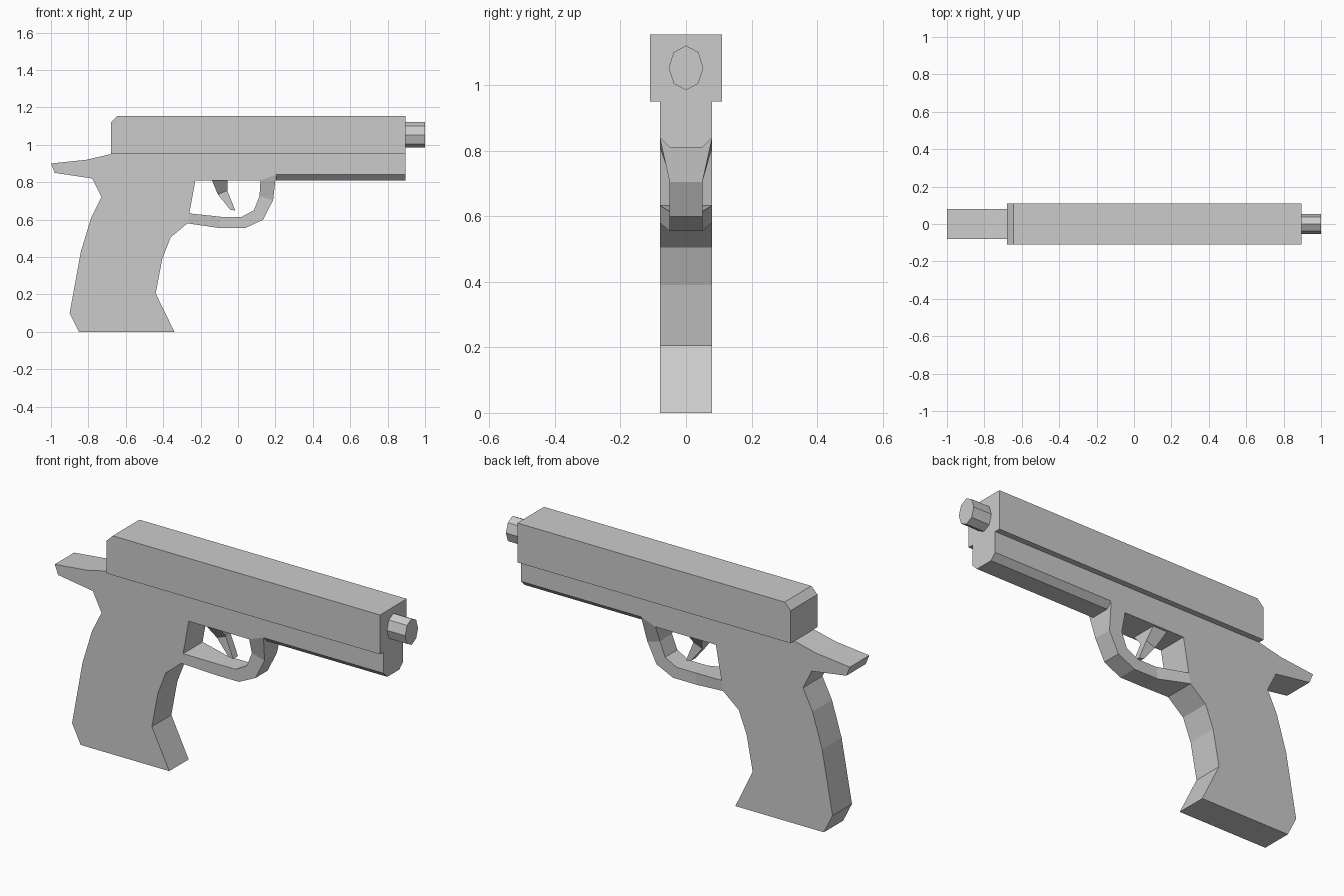
import bpy, bmesh
from math import sin, cos, tau

if "Cube" in bpy.data.objects:
    bpy.data.objects.remove(bpy.data.objects["Cube"])


def loft(name, rings, caps=True):
    """Skin a list of equal-length closed rings of 3D points."""
    bm = bmesh.new()
    loops = [[bm.verts.new(p) for p in ring] for ring in rings]
    n = len(loops[0])
    for a, b in zip(loops, loops[1:]):
        for i in range(n):
            j = (i + 1) % n
            bm.faces.new((a[i], a[j], b[j], b[i]))
    if caps:
        bm.faces.new(loops[0])
        bm.faces.new(loops[-1])
    bmesh.ops.recalc_face_normals(bm, faces=bm.faces[:])
    mesh = bpy.data.meshes.new(name)
    bm.to_mesh(mesh)
    bm.free()
    obj = bpy.data.objects.new(name, mesh)
    bpy.context.collection.objects.link(obj)
    return obj


def side_profile(name, pts, half):
    """Extrude an x-z outline symmetrically across y."""
    return loft(name, [[(x, y, z) for x, z in pts] for y in (-half, half)])


def along_x(name, pts, x0, x1):
    """Extrude a y-z outline along x."""
    return loft(name, [[(x, y, z) for y, z in pts] for x in (x0, x1)])


# Slide with chamfered rear top edge
side_profile("slide", [(-0.68, 0.95), (0.895, 0.95), (0.895, 1.155),
                       (-0.645, 1.155), (-0.68, 1.12)], 0.11)

# Grip, rear tang and middle of the frame
side_profile("grip_frame", [
    (0.203, 0.95), (-0.68, 0.95), (-0.81, 0.92), (-1.0, 0.90), (-0.98, 0.85),
    (-0.78, 0.82), (-0.73, 0.72), (-0.785, 0.61), (-0.84, 0.43),
    (-0.90, 0.10), (-0.85, 0.0), (-0.34, 0.0), (-0.44, 0.205),
    (-0.405, 0.39), (-0.36, 0.505), (-0.27, 0.58), (-0.26, 0.633),
    (-0.228, 0.81), (0.12, 0.81), (0.203, 0.84)], 0.08)

# Front rail with chamfered lower edges
along_x("front_rail", [(-0.08, 0.95), (-0.08, 0.84), (-0.05, 0.81),
                       (0.05, 0.81), (0.08, 0.84), (0.08, 0.95)], 0.203, 0.895)

# Trigger guard: outer point, inner point, half width
guard = [((-0.27, 0.58), (-0.26, 0.633), 0.08),
         ((-0.10, 0.555), (-0.09, 0.615), 0.05),
         ((0.04, 0.555), (0.02, 0.615), 0.05),
         ((0.135, 0.60), (0.085, 0.65), 0.05),
         ((0.188, 0.705), (0.115, 0.725), 0.05),
         ((0.203, 0.84), (0.12, 0.81), 0.08)]
loft("trigger_guard", [[(o[0], -w, o[1]), (o[0], w, o[1]),
                        (i[0], w, i[1]), (i[0], -w, i[1])]
                       for o, i, w in guard], caps=False)

# Trigger: rear point, front point, half width
trigger = [((-0.14, 0.812), (-0.057, 0.812), 0.07),
           ((-0.108, 0.735), (-0.057, 0.755), 0.02),
           ((-0.042, 0.653), (-0.014, 0.648), 0.02)]
loft("trigger", [[(r[0], -w, r[1]), (r[0], w, r[1]),
                  (f[0], w, f[1]), (f[0], -w, f[1])] for r, f, w in trigger])

# Eight-sided barrel tip
along_x("barrel", [(0.053 * cos(k * tau / 8), 1.053 + 0.068 * sin(k * tau / 8))
                   for k in range(8)], 0.89, 1.0)
